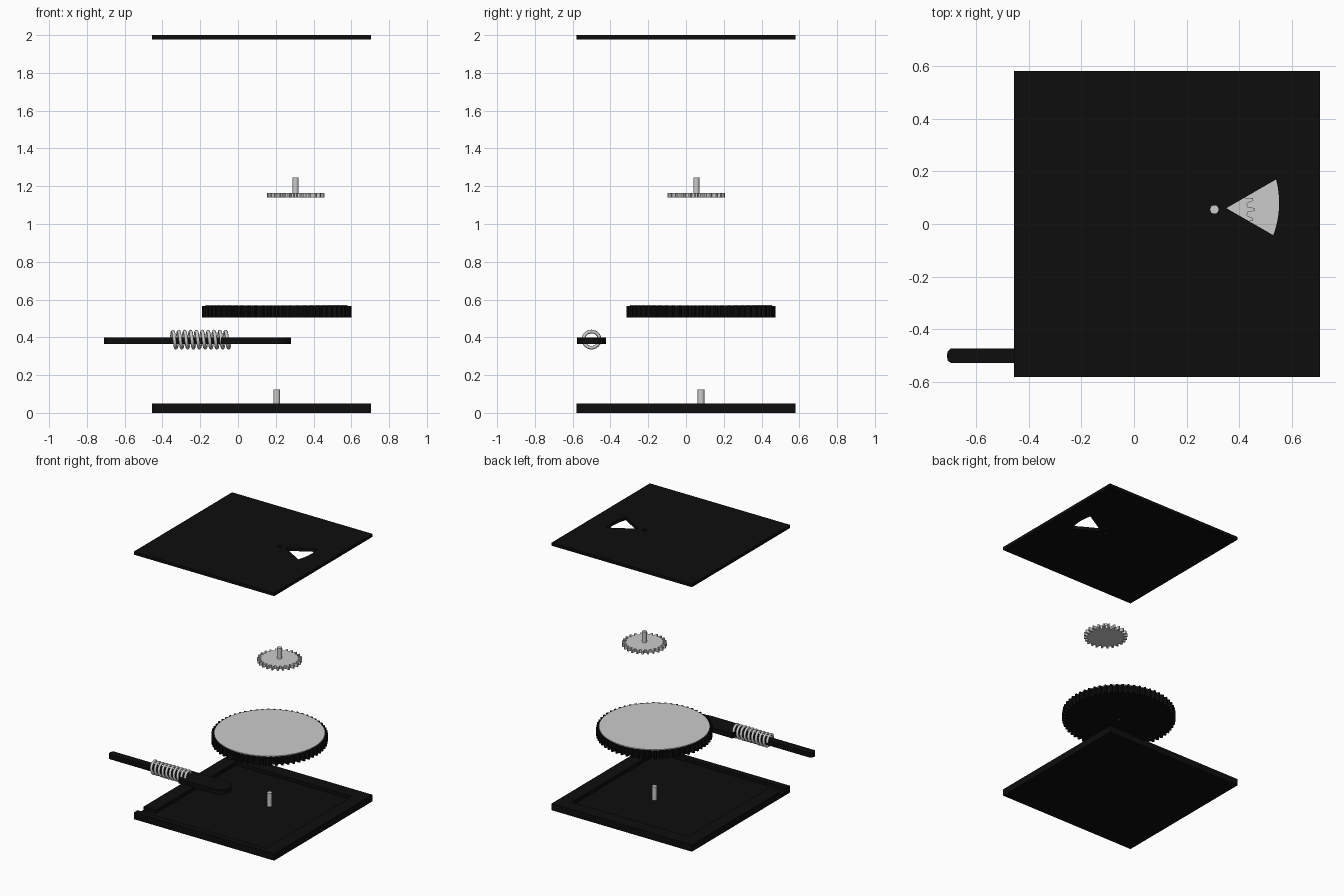
import bpy, bmesh
from math import sin, cos, pi, atan2, hypot

cube = bpy.data.objects.get("Cube")
if cube:
    bpy.data.objects.remove(cube)


def material(name, value):
    m = bpy.data.materials.new(name)
    m.use_nodes = True
    colour = (value, value, value, 1)
    m.diffuse_color = colour
    m.node_tree.nodes["Principled BSDF"].inputs["Base Color"].default_value = colour
    return m


black = material("black", 0.004)
grey = material("light grey", 0.6)


def arc(cx, cy, r, a0, a1, n):
    return [(cx + r * cos(a0 + (a1 - a0) * i / n), cy + r * sin(a0 + (a1 - a0) * i / n))
            for i in range(n + 1)]


def circle(cx, cy, r, n=32):
    return arc(cx, cy, r, 0, 2 * pi, n)[:-1]


def rect(x0, y0, x1, y1):
    return [(x0, y0), (x1, y0), (x1, y1), (x0, y1)]


def gear_outline(cx, cy, root, tip, teeth):
    pts = []
    for i in range(teeth):
        for step, r in ((-.3, root), (-.14, tip), (.14, tip), (.3, root)):
            a = 2 * pi * (i + step) / teeth
            pts.append((cx + r * cos(a), cy + r * sin(a)))
    return pts


def to_mesh(curve, name, mat, smooth=False):
    """Turn a curve into a clean mesh object."""
    tmp = bpy.data.objects.new(name + "_path", curve)
    bpy.context.collection.objects.link(tmp)
    deps = bpy.context.evaluated_depsgraph_get()
    mesh = bpy.data.meshes.new_from_object(tmp.evaluated_get(deps))
    bpy.data.objects.remove(tmp)
    bm = bmesh.new()
    bm.from_mesh(mesh)
    bmesh.ops.remove_doubles(bm, verts=bm.verts, dist=1e-5)
    bmesh.ops.recalc_face_normals(bm, faces=bm.faces)
    for f in bm.faces:
        f.smooth = smooth
        f.material_index = 0
    bm.to_mesh(mesh)
    bm.free()
    mesh.materials.clear()
    mesh.materials.append(mat)
    ob = bpy.data.objects.new(name, mesh)
    bpy.context.collection.objects.link(ob)
    return ob


def slab(name, loops, z0, z1, mat):
    """Extrude a flat outline (further loops are holes) from z0 to z1."""
    curve = bpy.data.curves.new(name, "CURVE")
    curve.dimensions = "2D"
    curve.fill_mode = "BOTH"
    curve.extrude = (z1 - z0) / 2
    for loop in loops:
        s = curve.splines.new("POLY")
        s.points.add(len(loop) - 1)
        for p, (x, y) in zip(s.points, loop):
            p.co = (x, y, 0, 1)
        s.use_cyclic_u = True
    ob = to_mesh(curve, name, mat)
    ob.location.z = (z0 + z1) / 2
    return ob


LEFT, RIGHT, HALF = -.455, .705, .58
BIG = (.205, .08)
SMALL = (.305, .055)

# Base tray: floor, rim with a shaft notch, and the gear post
slab("base_floor", [rect(LEFT, -HALF, RIGHT, HALF)], 0, .025, black)
rim = .1
x0, x1, y1 = LEFT + rim, RIGHT - rim, HALF - rim
notch_a, notch_b = -.535, -.465
slab("base_rim", [[(LEFT, -HALF), (RIGHT, -HALF), (RIGHT, HALF), (LEFT, HALF),
                   (LEFT, notch_b), (x0, notch_b), (x0, y1), (x1, y1),
                   (x1, notch_a), (LEFT, notch_a)]], .025, .05, black)
slab("base_post", [circle(*BIG, .018)], .025, .125, grey)

# Crank bar: narrow shaft widening to a round-ended paddle
cy, w, p = -.5, .028, .077
bar = [(-.09, cy - w), (-.09, cy - p)]
bar += arc(.28 - p, cy, p, -pi / 2, pi / 2, 16)
bar += [(-.09, cy + p), (-.09, cy + w)]
bar += [(-.695, cy + w), (-.707, cy + w * .6), (-.71, cy),
        (-.707, cy - w * .6), (-.695, cy - w)]
slab("crank_bar", [bar], .365, .4, black)

# Worm thread coiled around the shaft
turns, steps = 10, 24
coil = bpy.data.curves.new("worm_thread", "CURVE")
coil.dimensions = "3D"
coil.bevel_depth = .0095
coil.bevel_resolution = 2
coil.use_fill_caps = True
s = coil.splines.new("POLY")
s.points.add(turns * steps)
for i, pt in enumerate(s.points):
    a = 2 * pi * i / steps
    pt.co = (-.352 + .31 * i / (turns * steps), cy + .043 * cos(a), .388 + .043 * sin(a), 1)
to_mesh(coil, "worm_thread", grey, smooth=True)

# Large gear with a light top plate and a blind hole for the post
teeth_loop = gear_outline(*BIG, .37, .395, 60)
slab("large_gear", [teeth_loop, circle(*BIG, .02)], .505, .566, black)
slab("large_gear_top", [circle(*BIG, .376, 96)], .565, .571, grey)

# Small gear and its spindle
slab("small_gear", [gear_outline(*SMALL, .126, .152, 24)], 1.14, 1.165, grey)
slab("small_gear_spindle", [circle(*SMALL, .016)], 1.16, 1.245, grey)

# Cover plate with a window concentric to the large gear and a spindle hole
ends = [(.535, -.045), (.535, .168)]
a0, a1 = [atan2(y - BIG[1], x - BIG[0]) for x, y in ends]
window = [(.35, .06)] + arc(*BIG, hypot(ends[1][0] - BIG[0], ends[1][1] - BIG[1]) + .004, a0, a1, 16)
slab("cover_plate", [rect(LEFT, -HALF, RIGHT, HALF), window, circle(*SMALL, .016)],
     1.977, 2, black)
